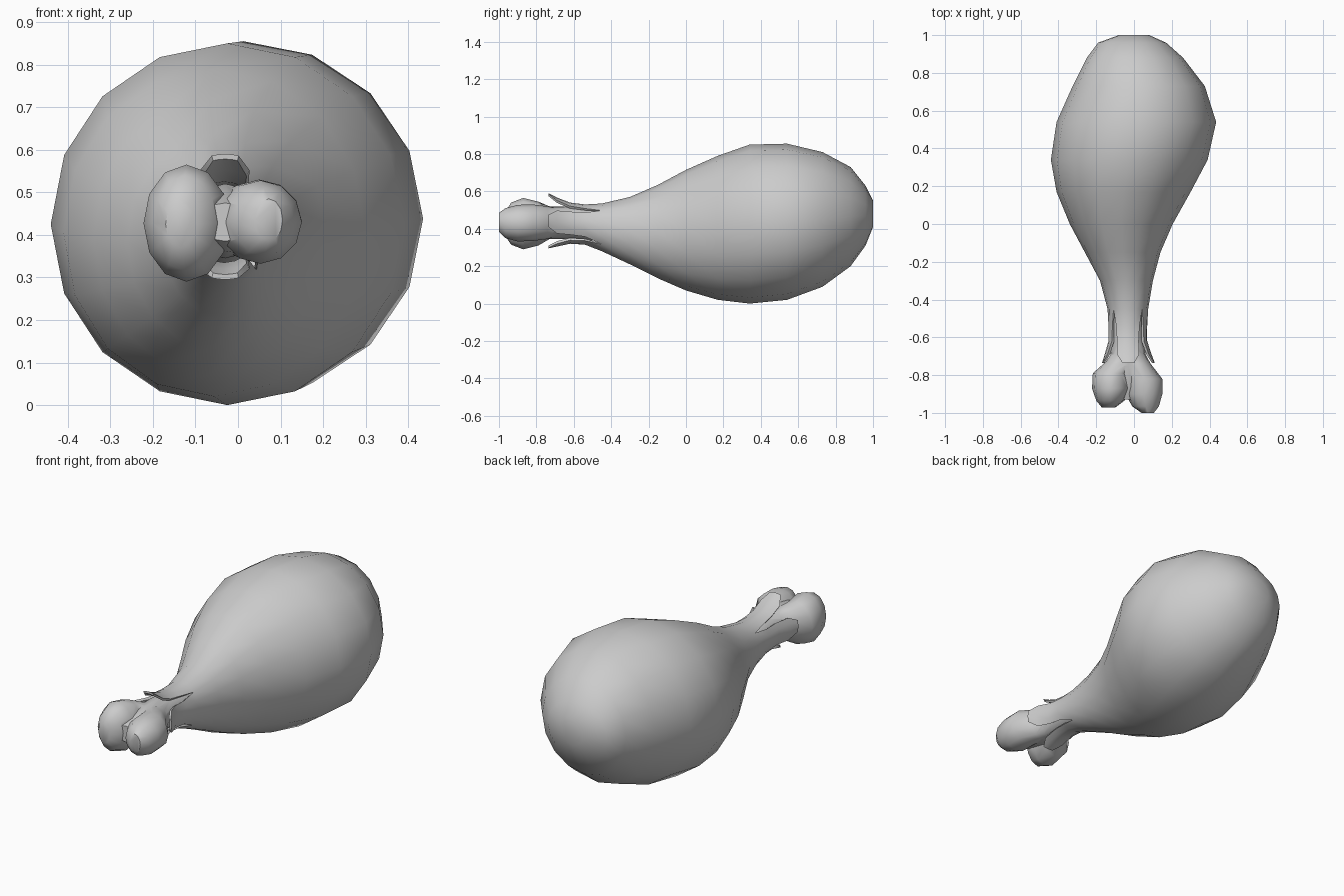
import bpy, bmesh, math

if "Cube" in bpy.data.objects:
    bpy.data.objects.remove(bpy.data.objects["Cube"])


def section_point(row, angle, inset=0.0):
    # Point on an elliptical section given as (y, x_left, x_right, z_low, z_high)
    y, xl, xr, zl, zh = row
    return ((xl + xr) / 2 + ((xr - xl) / 2 - inset) * math.cos(angle), y,
            (zl + zh) / 2 + ((zh - zl) / 2 - inset) * math.sin(angle))


def loft(bm, rows, sides, cap_last):
    rings = [[bm.verts.new(section_point(r, 2 * math.pi * i / sides)) for i in range(sides)]
             for r in rows]
    for a, b in zip(rings, rings[1:]):
        for i in range(sides):
            j = (i + 1) % sides
            bm.faces.new((a[i], a[j], b[j], b[i]))
    bm.faces.new(rings[0])
    if cap_last:
        bm.faces.new(rings[-1])


def finish(name, bm, smooth=50):
    bmesh.ops.recalc_face_normals(bm, faces=bm.faces[:])
    mesh = bpy.data.meshes.new(name)
    bm.to_mesh(mesh)
    bm.free()
    obj = bpy.data.objects.new(name, mesh)
    bpy.context.collection.objects.link(obj)
    shade(obj, smooth)
    return obj


def shade(obj, angle):
    bpy.ops.object.select_all(action='DESELECT')
    obj.select_set(True)
    bpy.context.view_layer.objects.active = obj
    bpy.ops.object.shade_smooth_by_angle(angle=math.radians(angle))


# Meat: egg-shaped body narrowing to the neck
meat_rows = [
    (1.00, -.08, .08, .41, .55), (.96, -.19, .17, .31, .63), (.88, -.25, .26, .20, .73),
    (.73, -.325, .375, .09, .81), (.54, -.41, .435, .02, .855), (.34, -.44, .39, 0, .85),
    (.17, -.41, .30, .02, .79), (0, -.34, .205, .07, .715), (-.15, -.26, .14, .135, .635),
    (-.30, -.18, .10, .21, .57), (-.45, -.14, .075, .28, .535)]
bm = bmesh.new()
loft(bm, meat_rows, 16, False)

# Four curled flaps where the skin splits around the bone
flap_rows = [meat_rows[-1], (-.54, -.135, .07, .315, .53), (-.62, -.135, .07, .32, .54),
             (-.69, -.155, .093, .305, .567), (-.735, -.17, .11, .295, .59)]
half_widths = [45, 37, 34, 28, 13]
insets = [.006, .012, .015, .015, .012]
for k in range(4):
    layers = []
    for inner in (0, 1):
        layers.append([[bm.verts.new(section_point(
            row, math.radians(90 * k + w * s / 2), inner * t)) for s in range(-2, 3)]
            for row, w, t in zip(flap_rows, half_widths, insets)])
    for grid in layers:
        for a, b in zip(grid, grid[1:]):
            for i in range(4):
                bm.faces.new((a[i], a[i + 1], b[i + 1], b[i]))
    rims = [[r[0] for r in g] + g[-1][1:] + [r[-1] for r in reversed(g[:-1])] for g in layers]
    for i in range(len(rims[0]) - 1):
        bm.faces.new((rims[0][i], rims[0][i + 1], rims[1][i + 1], rims[1][i]))
bmesh.ops.remove_doubles(bm, verts=bm.verts[:], dist=.0005)
finish("meat", bm)

# Bone: shaft plus two knuckles, fused together
bone_parts = {
    "bone": [(-.42, -.115, .05, .33, .50), (-.60, -.115, .05, .345, .52),
             (-.75, -.13, .07, .345, .52), (-.86, -.13, .08, .36, .50),
             (-.93, -.10, .04, .385, .475)],
    "large_knuckle": [(-.66, -.10, -.01, .37, .50), (-.73, -.15, .0, .345, .52),
                      (-.79, -.218, -.02, .31, .545), (-.87, -.222, -.02, .29, .565),
                      (-.935, -.20, -.05, .315, .54), (-.972, -.17, -.10, .37, .48)],
    "small_knuckle": [(-.66, -.05, .045, .37, .50), (-.74, -.06, .088, .345, .52),
                      (-.82, -.05, .15, .335, .53), (-.90, -.045, .15, .332, .528),
                      (-.965, -.01, .132, .35, .51), (-1.0, .04, .105, .385, .485)]}
objs = []
for name, rows in bone_parts.items():
    bm = bmesh.new()
    loft(bm, rows, 12, True)
    objs.append(finish(name, bm))
bone = objs[0]
bpy.context.view_layer.objects.active = bone
for knuckle in objs[1:]:
    mod = bone.modifiers.new("fuse", 'BOOLEAN')
    mod.operation, mod.solver, mod.object = 'UNION', 'EXACT', knuckle
    bpy.ops.object.modifier_apply(modifier=mod.name)
    bpy.data.objects.remove(knuckle)
shade(bone, 50)
